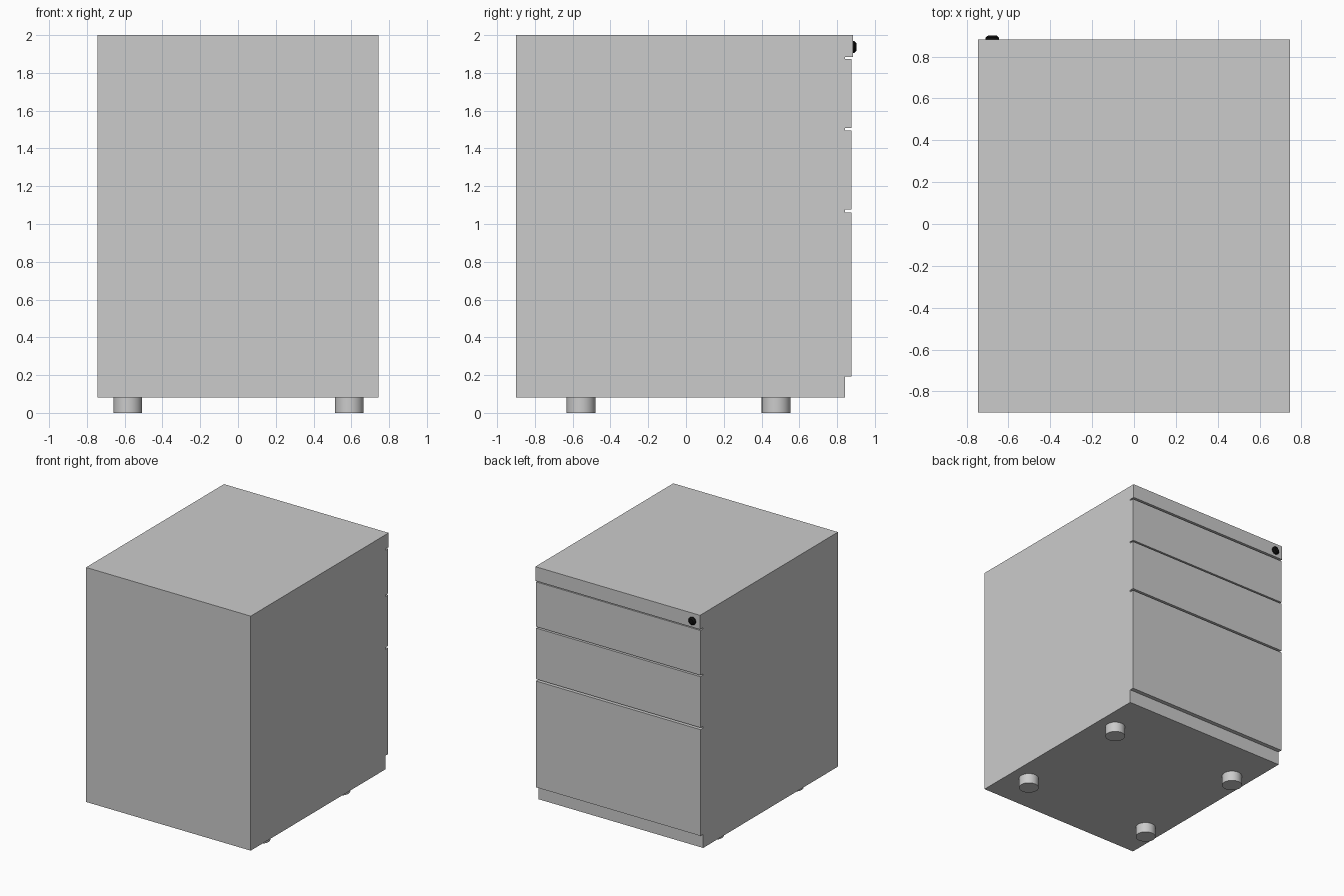
import bpy, bmesh
from mathutils import Matrix

if "Cube" in bpy.data.objects:
    bpy.data.objects.remove(bpy.data.objects["Cube"])

HALF_W = 0.745
BACK, RECESS, DRAWER_Y, RAIL_Y = -0.90, 0.842, 0.876, 0.883
BASE, TOP = 0.082, 2.0


def add_object(name, bm):
    bmesh.ops.recalc_face_normals(bm, faces=bm.faces)
    mesh = bpy.data.meshes.new(name)
    bm.to_mesh(mesh)
    bm.free()
    ob = bpy.data.objects.new(name, mesh)
    bpy.context.collection.objects.link(ob)
    return ob


def add_cone(bm, r1, r2, depth, sides, matrix):
    bmesh.ops.create_cone(bm, cap_ends=True, segments=sides, radius1=r1,
                          radius2=r2, depth=depth, matrix=matrix)


def smooth(ob):
    bpy.ops.object.select_all(action='DESELECT')
    bpy.context.view_layer.objects.active = ob
    ob.select_set(True)
    bpy.ops.object.shade_smooth_by_angle()


# Cabinet: side profile (y, z) with stepped drawer fronts, extruded across the width
fronts = [(0.193, 1.062, DRAWER_Y), (1.078, 1.495, DRAWER_Y),
          (1.507, 1.873, DRAWER_Y), (1.884, TOP, RAIL_Y)]
profile = [(BACK, BASE), (RECESS, BASE)]
for z0, z1, y in fronts:
    profile += [(RECESS, z0), (y, z0), (y, z1)]
    if z1 < TOP:
        profile.append((RECESS, z1))
profile.append((BACK, TOP))

bm = bmesh.new()
face = bm.faces.new([bm.verts.new((-HALF_W, y, z)) for y, z in profile])
side = bmesh.ops.extrude_face_region(bm, geom=[face], use_keep_orig=True)
bmesh.ops.translate(bm, vec=(2 * HALF_W, 0, 0),
                    verts=[v for v in side['geom'] if isinstance(v, bmesh.types.BMVert)])
add_object("drawer_cabinet", bm)

# Four short round feet
for x, side_name in ((-0.583, "left"), (0.589, "right")):
    for y, end_name in ((-0.556, "rear"), (0.477, "drawer_side")):
        bm = bmesh.new()
        add_cone(bm, 0.076, 0.076, BASE, 32, Matrix.Translation((x, y, BASE / 2)))
        smooth(add_object(f"foot_{side_name}_{end_name}", bm))

# Black lock on the top rail: a short disc with a bevelled rim
black = bpy.data.materials.new("black")
black.diffuse_color = (0.005, 0.005, 0.005, 1)
black.use_nodes = True
black.node_tree.nodes["Principled BSDF"].inputs["Base Color"].default_value = black.diffuse_color
bm = bmesh.new()
bmesh.ops.create_circle(bm, cap_ends=True, segments=24, radius=0.032)
for lift, scale in ((0.008, 1.0), (0.011, 0.62)):
    face = max(bm.faces, key=lambda f: f.calc_center_median().z + 1e-3 * (len(f.verts) > 4))
    top = bmesh.ops.extrude_discrete_faces(bm, faces=[face])['faces'][0]
    for v in top.verts:
        v.co.x *= scale
        v.co.y *= scale
        v.co.z += lift
bmesh.ops.transform(bm, verts=bm.verts, matrix=Matrix.Translation((-0.677, RAIL_Y, 1.937))
                    @ Matrix.Rotation(-1.570796, 4, 'X'))
lock = add_object("lock", bm)
lock.data.materials.append(black)
smooth(lock)
